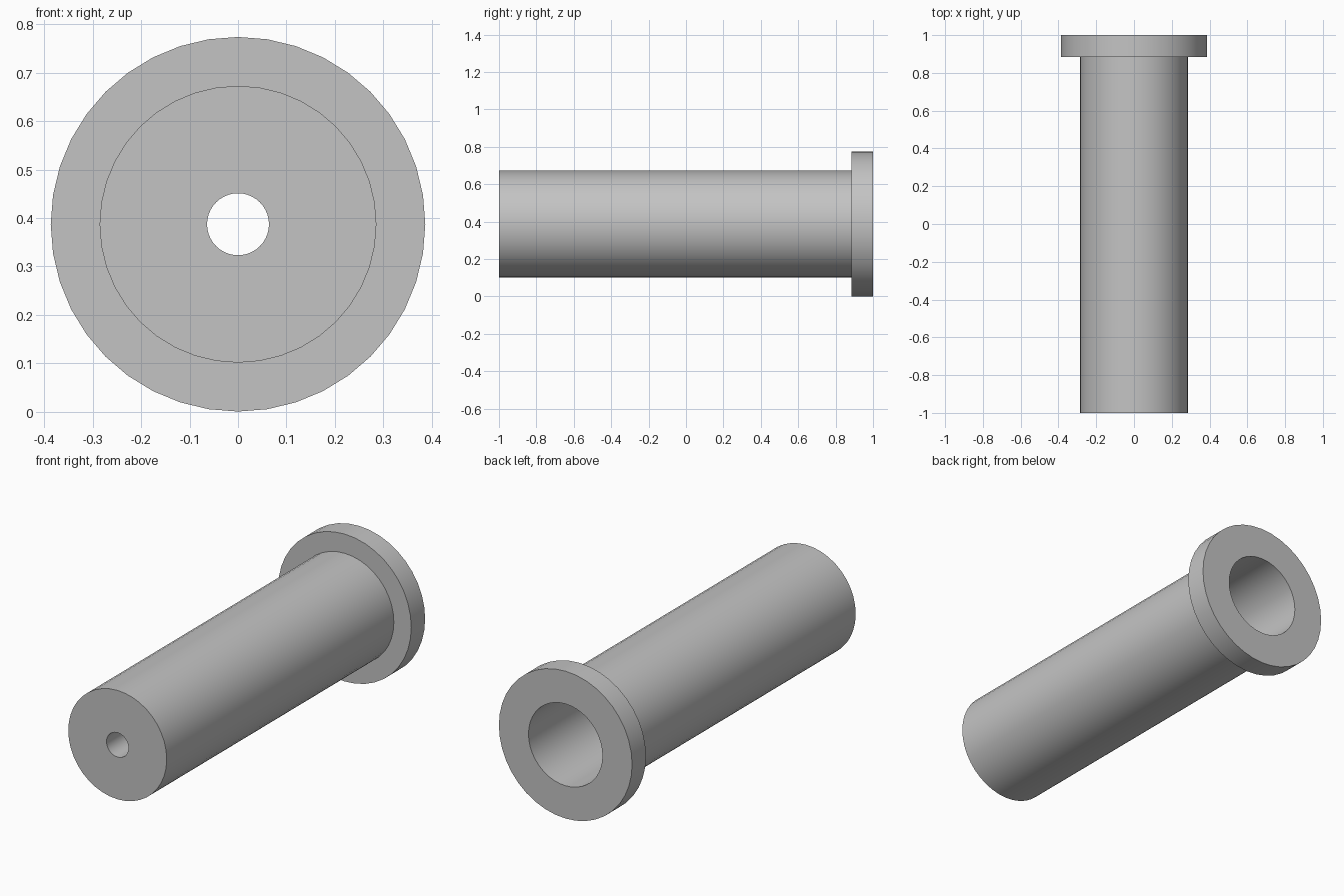
import bpy, bmesh, math
from mathutils import Matrix, Vector

cube = bpy.data.objects.get("Cube")
if cube:
    bpy.data.objects.remove(cube, do_unlink=True)

# Single plain grey
grey = bpy.data.materials.new("plain grey")
grey.use_nodes = True
colour = (0.55, 0.55, 0.55, 1)
grey.diffuse_color = colour
grey.node_tree.nodes["Principled BSDF"].inputs["Base Color"].default_value = colour

SIDES = 40
AXIS_Z = 0.387
BODY_R, FLANGE_R, BORE_R, HOLE_R = 0.286, 0.387, 0.215, 0.064
FRONT, SHOULDER, BACK, BORE_END = -1.0, 0.885, 1.0, -0.8

# Closed section (radius, y): small front hole, wide bore, body, rear flange
profile = [
    (HOLE_R, FRONT), (BODY_R, FRONT), (BODY_R, SHOULDER),
    (FLANGE_R, SHOULDER), (FLANGE_R, BACK), (BORE_R, BACK),
    (BORE_R, BORE_END), (HOLE_R, BORE_END),
]


def revolve(name, section, sides):
    """Turn a closed section about the y axis into a ring-shaped solid."""
    bm = bmesh.new()
    rings = []
    for i in range(sides):
        turn = Matrix.Rotation(math.tau * i / sides, 3, "Y")
        rings.append([bm.verts.new(turn @ Vector((0, y, r))) for r, y in section])
    for i, a in enumerate(rings):
        b = rings[(i + 1) % sides]
        for j in range(len(section)):
            k = (j + 1) % len(section)
            bm.faces.new((a[j], a[k], b[k], b[j]))
    bmesh.ops.recalc_face_normals(bm, faces=bm.faces)
    mesh = bpy.data.meshes.new(name)
    bm.to_mesh(mesh)
    bm.free()
    obj = bpy.data.objects.new(name, mesh)
    bpy.context.collection.objects.link(obj)
    return obj


sleeve = revolve("flanged_sleeve", profile, SIDES)
sleeve.location.z = AXIS_Z
sleeve.data.materials.append(grey)

# Smooth round walls with crisp rims
bpy.ops.object.select_all(action="DESELECT")
sleeve.select_set(True)
bpy.context.view_layer.objects.active = sleeve
bpy.ops.object.shade_smooth_by_angle(angle=math.radians(30))
